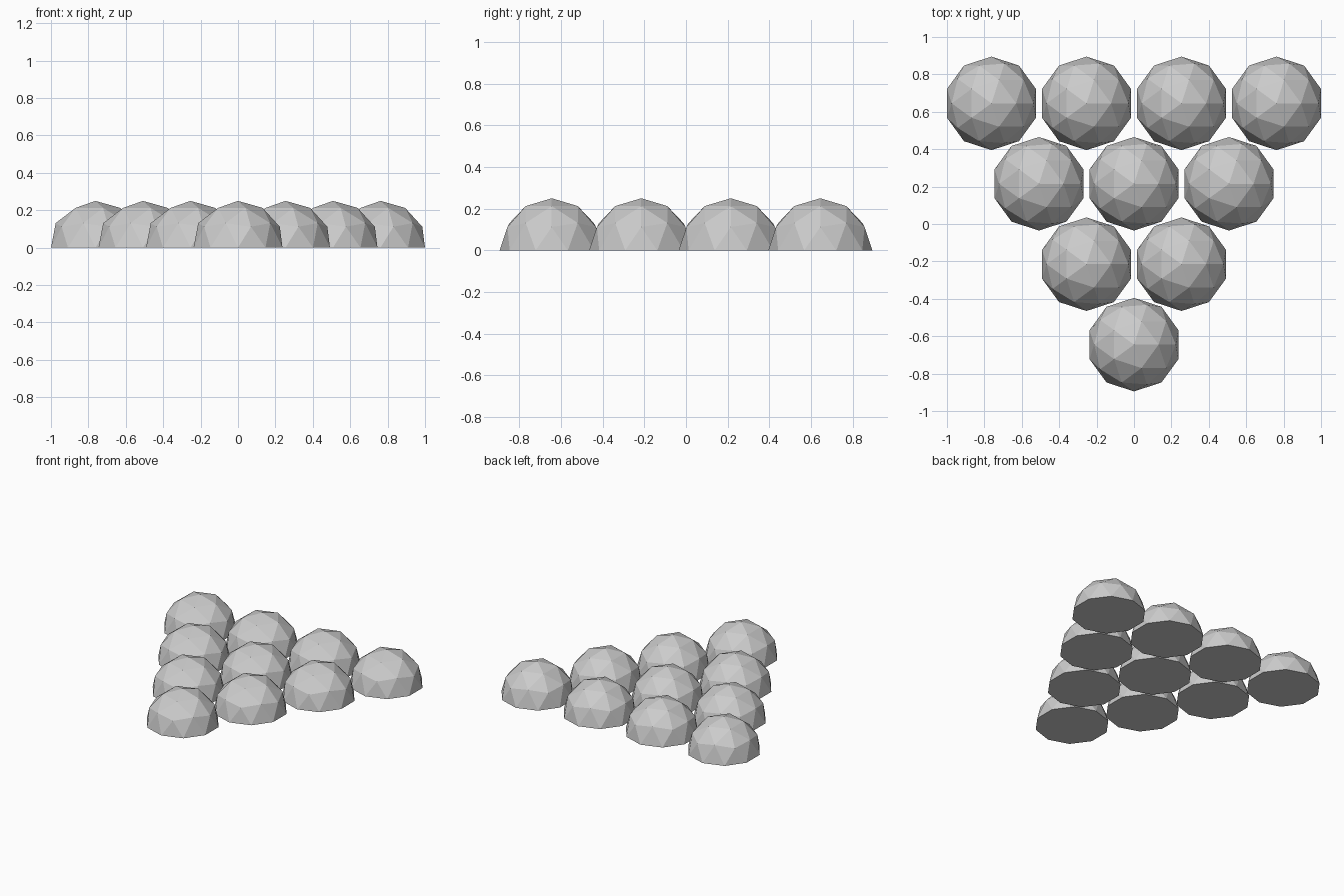
import bpy, bmesh

if "Cube" in bpy.data.objects:
    bpy.data.objects.remove(bpy.data.objects["Cube"])

R = 0.25       # dome radius
DX = 0.508     # spacing within a row
DY = 0.43      # spacing between rows

grey = bpy.data.materials.new("light_grey")
grey.diffuse_color = (0.6, 0.6, 0.6, 1)
grey.use_nodes = True
grey.node_tree.nodes["Principled BSDF"].inputs["Base Color"].default_value = grey.diffuse_color

# Faceted half ball with a flat closed base
mesh = bpy.data.meshes.new("dome")
bm = bmesh.new()
bmesh.ops.create_icosphere(bm, subdivisions=2, radius=R)
lower = [v for v in bm.verts if v.co.z < -0.01]
bmesh.ops.delete(bm, geom=lower, context='VERTS')
for v in bm.verts:
    if abs(v.co.z) < 0.001:
        v.co.z = 0
bmesh.ops.contextual_create(bm, geom=[e for e in bm.edges if e.is_boundary])
bmesh.ops.recalc_face_normals(bm, faces=bm.faces[:])
bm.to_mesh(mesh)
bm.free()
mesh.materials.append(grey)

# Triangle of domes: one at the front, four at the back
for row in range(4):
    for i in range(row + 1):
        ob = bpy.data.objects.new(f"dome_row{row + 1}_{i + 1}", mesh)
        ob.location = ((i - row / 2) * DX, (row - 1.5) * DY, 0)
        bpy.context.collection.objects.link(ob)
